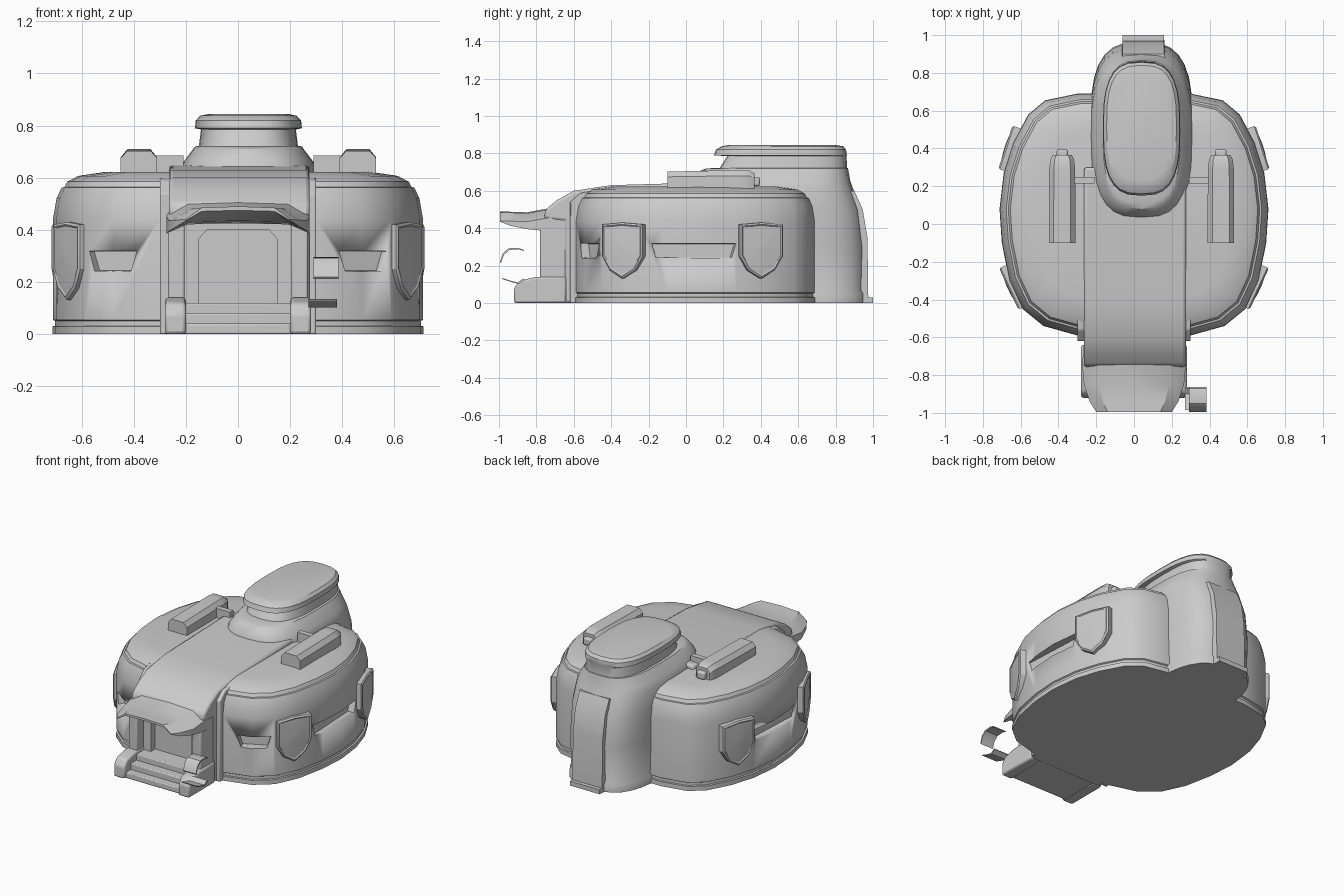
import bpy, bmesh, math
from mathutils import Vector

if "Cube" in bpy.data.objects:
    bpy.data.objects.remove(bpy.data.objects["Cube"])


def loft(name, rings, smooth=30, bevel=0):
    """Closed solid skinned through rings of equal point count."""
    bm = bmesh.new()
    vs = [[bm.verts.new(p) for p in r] for r in rings]
    n = len(rings[0])
    for a, b in zip(vs, vs[1:]):
        for i in range(n):
            j = (i + 1) % n
            bm.faces.new((a[i], a[j], b[j], b[i]))
    bm.faces.new(vs[0])
    bm.faces.new(vs[-1])
    bmesh.ops.recalc_face_normals(bm, faces=bm.faces)
    me = bpy.data.meshes.new(name)
    bm.to_mesh(me)
    bm.free()
    ob = bpy.data.objects.new(name, me)
    bpy.context.collection.objects.link(ob)
    if bevel:
        m = ob.modifiers.new("bevel", 'BEVEL')
        m.width, m.segments, m.limit_method = bevel, 2, 'ANGLE'
    bpy.ops.object.select_all(action='DESELECT')
    bpy.context.view_layer.objects.active = ob
    ob.select_set(True)
    bpy.ops.object.shade_smooth_by_angle(angle=math.radians(smooth))
    return ob


def box(name, x0, x1, y0, y1, z0, z1, bevel=0):
    return loft(name, [[(x0, y0, z), (x1, y0, z), (x1, y1, z), (x0, y1, z)]
                       for z in (z0, z1)], bevel=bevel)


def side_profile(name, pts, x0, x1, bevel=0):
    return loft(name, [[(x, y, z) for y, z in pts] for x in (x0, x1)], bevel=bevel)


def panel(name, c, deg, layers):
    """Plate on a wall: layers are (outward offset, [(along, z)...])."""
    a = math.radians(deg)
    n, t = Vector((math.cos(a), math.sin(a), 0)), Vector((-math.sin(a), math.cos(a), 0))
    return loft(name, [[Vector((c[0], c[1], 0)) + n * d + t * u + Vector((0, 0, z))
                        for u, z in pts] for d, pts in layers])


# Main oval hull
half = [(0.3, 0.69), (0.47, 0.655), (0.56, 0.58), (0.64, 0.43), (0.69, 0.27), (0.712, 0.08),
        (0.7, -0.1), (0.66, -0.3), (0.59, -0.45), (0.48, -0.54), (0.3, -0.59)]
outline = half + [(-x, y) for x, y in reversed(half)]
levels = [(0, 1), (0.03, 1), (0.032, 0.985), (0.05, 0.985), (0.055, 0.997), (0.44, 0.997),
          (0.52, 0.978), (0.562, 0.95), (0.564, 0.935), (0.585, 0.92), (0.607, 0.86), (0.622, 0.72)]
hull = loft("hull", [[(x * s, 0.05 + (y - 0.05) * s, z) for x, y in outline] for z, s in levels])

# Shields and recessed window slits on both sides
shield = [(-0.12, 0.42), (0, 0.43), (0.12, 0.42), (0.12, 0.25), (0.075, 0.175),
          (0, 0.13), (-0.075, 0.175), (-0.12, 0.25)]


def shrink(pts, k, cz=0.3):
    return [(u * k, cz + (z - cz) * k) for u, z in pts]


for s, tag in ((1, "right"), (-1, "left")):
    def ang(d):
        return d if s == 1 else 180 - d
    for label, c, d in (("front", (0.645, -0.335), -25), ("rear", (0.662, 0.40), 18)):
        panel(f"{label}_shield_{tag}", (s * c[0], c[1]), ang(d),
              [(-0.04, shield), (0.012, shield), (0.02, shrink(shield, 0.93)),
               (0.016, shrink(shield, 0.88)), (0.024, shrink(shield, 0.2))])
    for label, c, d, w in (("side", (0.705, 0.04), 3, 0.24), ("front", (0.475, -0.505), -64, 0.108)):
        slit = [(-w, 0.32), (w, 0.32), (w - 0.025, 0.24), (-w + 0.025, 0.24)]
        cut = panel(f"{label}_slit_cutter_{tag}", (s * c[0], c[1]), ang(d),
                    [(-0.045 if w > 0.2 else -0.03, shrink(slit, 0.92, 0.28)), (0.06, slit)])
        cut.hide_render = True
        cut.display_type = 'WIRE'
        m = hull.modifiers.new("slit", 'BOOLEAN')
        m.operation, m.object = 'DIFFERENCE', cut

# Central spine running from the entrance to the tower
side_profile("spine", [(-0.65, 0), (-0.65, 0.44), (-0.76, 0.45), (-0.75, 0.5), (-0.69, 0.55),
                       (-0.6, 0.6), (-0.4, 0.63), (0.3, 0.65), (0.3, 0)], -0.265, 0.275, 0.015)
for s in (-1, 1):
    side_profile("spine_flange", [(-0.62, 0), (-0.62, 0.54), (-0.56, 0.59), (-0.5, 0.6), (-0.5, 0)],
                 s * 0.25, s * 0.3, 0.006)

# Entrance canopy, arched across its width
canopy = []
for y, w, top, t in ((-0.66, 0.265, 0.52, 0.08), (-0.74, 0.275, 0.505, 0.08),
                     (-0.85, 0.265, 0.485, 0.05), (-0.94, 0.235, 0.488, 0.035), (-0.995, 0.2, 0.49, 0.015)):
    arch = [(-1, -0.05), (-0.7, -0.005), (0, 0), (0.7, -0.005), (1, -0.05)]
    canopy.append([(u * w, y, top + h) for u, h in arch] +
                  [(u * w, y, top + h * 0.8 - t) for u, h in reversed(arch)])
loft("canopy", canopy)

# Doorway: columns, door frame, door
for s in (-1, 1):
    box("door_column", s * 0.205, s * 0.268, -0.78, -0.64, 0, 0.45, 0.008)
    side_profile("step_cheek", [(-0.92, 0), (-0.92, 0.08), (-0.89, 0.12), (-0.8, 0.14),
                                (-0.64, 0.14), (-0.64, 0)], s * 0.2, s * 0.28, 0.012)
    box("frame_post", s * 0.15, s * 0.21, -0.71, -0.64, 0.1, 0.44)
    loft("frame_corner", [[(s * 0.155, y, 0.36), (s * 0.155, y, 0.41), (s * 0.11, y, 0.41)]
                          for y in (-0.71, -0.64)])
box("frame_lintel", -0.21, 0.21, -0.71, -0.64, 0.4, 0.46)
box("door", -0.15, 0.15, -0.665, -0.64, 0.1, 0.41)

# Steps
for i, (y, z) in enumerate(((-0.9, 0.04), (-0.85, 0.08), (-0.79, 0.12))):
    box(f"step_{i + 1}", -0.21, 0.21, y, -0.64, 0, z, 0.006)

# Rear tower with recessed visor and cap
CX = 0.04


def oval(w, y0, y1, z, p=2.9, n=28):
    pts = []
    for i in range(n):
        a = 2 * math.pi * i / n
        c, s = math.cos(a), math.sin(a)
        pts.append((CX + w * math.copysign(abs(c) ** (2 / p), c),
                    (y0 + y1) / 2 + (y1 - y0) / 2 * math.copysign(abs(s) ** (2 / p), s), z))
    return pts


loft("tower", [oval(*r) for r in (
    (0.27, 0.1, 0.965, 0), (0.27, 0.1, 0.965, 0.05), (0.262, 0.1, 0.955, 0.07),
    (0.27, 0.08, 0.96, 0.3), (0.272, 0.05, 0.935, 0.5), (0.268, 0.03, 0.89, 0.62),
    (0.25, 0.04, 0.877, 0.66), (0.212, 0.08, 0.868, 0.71), (0.205, 0.11, 0.866, 0.72),
    (0.19, 0.18, 0.862, 0.722), (0.182, 0.22, 0.858, 0.785), (0.205, 0.15, 0.86, 0.79),
    (0.202, 0.16, 0.856, 0.82), (0.185, 0.19, 0.84, 0.838), (0.15, 0.23, 0.8, 0.845))])
loft("tower_buttress", [[(CX - 0.11, 0.85, z), (CX + 0.13, 0.85, z), (CX + 0.12, y, z), (CX - 0.1, y, z)]
                        for z, y in ((0, 0.975), (0.35, 0.97), (0.5, 0.945), (0.6, 0.9))])
box("rear_foot", -0.06, 0.16, 0.92, 1.0, 0, 0.03)

# Roof pods either side of the tower
for s in (-1, 1):
    px = CX + s * 0.42
    sec = [(-0.07, 0), (-0.07, 0.075), (-0.045, 0.105), (0.045, 0.105), (0.07, 0.075), (0.07, 0)]
    loft("roof_pod", [[(px + u * k, y, 0.605 + h * v) for u, h in sec]
                      for y, k, v in ((-0.1, 1, 0.93), (0.1, 1, 0.97), (0.29, 0.98, 1),
                                      (0.34, 0.9, 0.98), (0.365, 0.72, 0.85))])
    box("pod_nozzle", px - 0.03, px + 0.03, 0.35, 0.395, 0.625, 0.675, 0.01)
    box("pod_strut", CX + s * 0.25, CX + s * 0.37, 0.215, 0.25, 0.61, 0.685)

# Broken scraps of sheet beside the steps
scraps = (("upper_scrap", [(-0.995, 0.22), (-0.98, 0.265), (-0.95, 0.292), (-0.9, 0.295), (-0.87, 0.285)], 0.29, 0.385),
          ("lower_scrap", [(-0.985, 0.135), (-0.94, 0.12), (-0.9, 0.11), (-0.87, 0.13)], 0.27, 0.38))
for name, arc, x0, x1 in scraps:
    side_profile(name, arc + [(y + 0.006, z - 0.008) for y, z in reversed(arc)], x0, x1)
